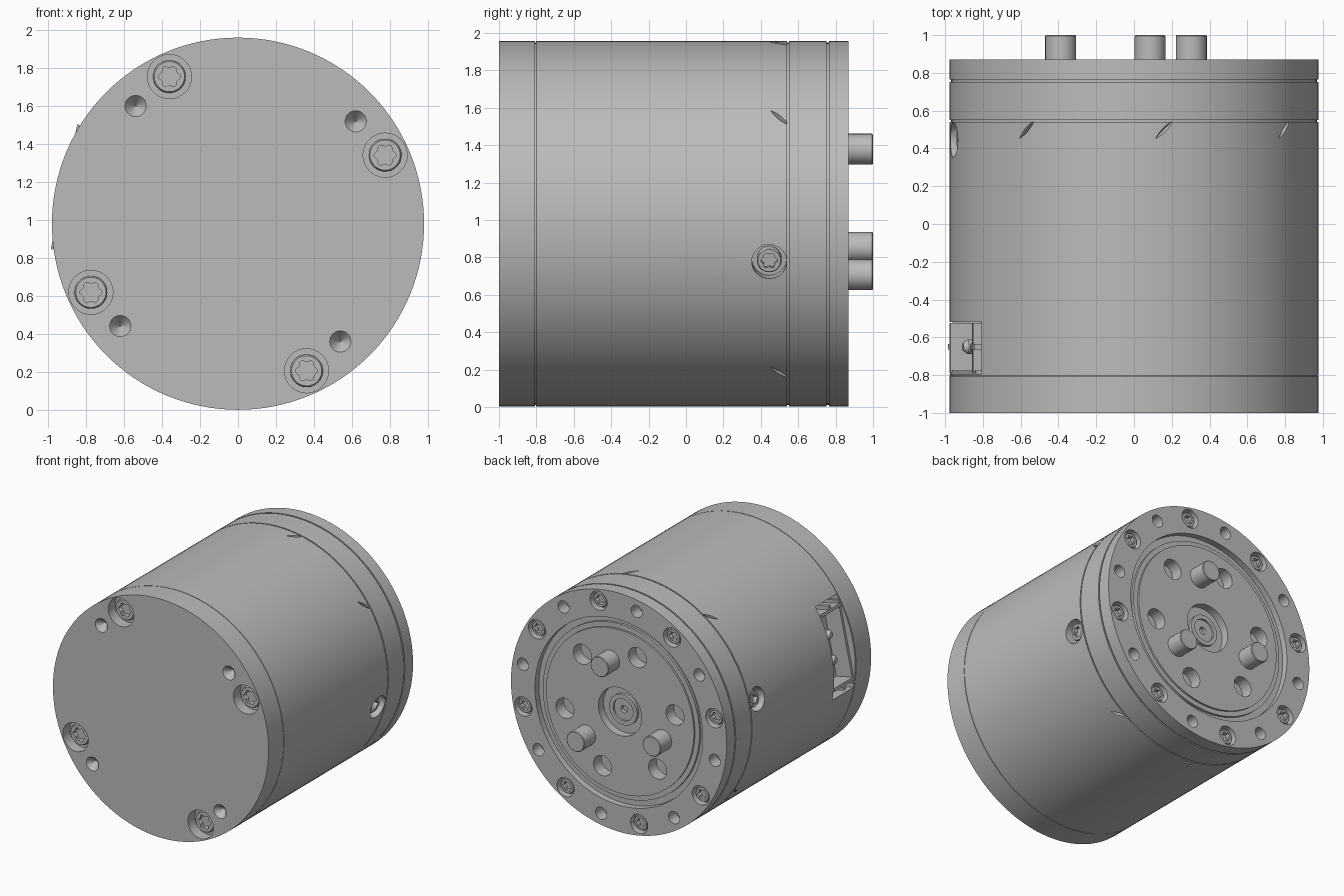
import bpy, bmesh
from math import sin, cos, pi, radians
from mathutils import Vector, Matrix

if "Cube" in bpy.data.objects:
    bpy.data.objects.remove(bpy.data.objects["Cube"])

metal = bpy.data.materials.new("grey_metal")
metal.use_nodes = True
GREY = (0.5, 0.5, 0.5, 1)
metal.diffuse_color = GREY
metal.node_tree.nodes["Principled BSDF"].inputs["Base Color"].default_value = GREY

R, ZC, FRONT, BACK = 0.978, 0.98, -1.0, 0.87
TURN = 33          # clocking angle of the rim screws
PORT = 168         # angle of the connector pocket
Y = Vector((0, 1, 0))


def radial(deg):
    return Vector((cos(radians(deg)), 0, sin(radians(deg))))


def at(r, deg, y):
    return radial(deg) * r + Vector((0, y, ZC))


def lathe(bm, profile, centre, axis, sides=32):
    """Closed solid of rings (radius, height[, lobe depth]) about an axis."""
    m = Matrix.Translation(centre) @ axis.to_track_quat('Z', 'Y').to_matrix().to_4x4()
    rings = []
    for r, h, *lobe in profile:
        ring = []
        for i in range(sides):
            a = 2 * pi * i / sides
            rr = r * (1 + (lobe[0] if lobe else 0) * cos(6 * a))
            ring.append(bm.verts.new(m @ Vector((rr * cos(a), rr * sin(a), h))))
        rings.append(ring)
    for p, q in zip(rings, rings[1:]):
        for i in range(sides):
            j = (i + 1) % sides
            bm.faces.new((p[i], p[j], q[j], q[i]))
    bm.faces.new(rings[0][::-1])
    bm.faces.new(rings[-1])


def port_box(bm, depth, across, along):
    """Box in the pocket's frame: (min, max) ranges radially, sideways and in y."""
    n = radial(PORT)
    t = radial(PORT - 90)
    frame = Matrix((n, t, Y)).transposed().to_4x4()
    rng = (depth, across, along)
    mid = Vector([(a + b) / 2 for a, b in rng])
    size = Matrix.Diagonal([b - a for a, b in rng] + [1])
    m = Matrix.Translation((0, 0, ZC)) @ frame @ Matrix.Translation(mid) @ size
    bmesh.ops.create_cube(bm, size=1, matrix=m)


def finish(bm, name):
    bmesh.ops.recalc_face_normals(bm, faces=bm.faces)
    me = bpy.data.meshes.new(name)
    bm.to_mesh(me)
    bm.free()
    ob = bpy.data.objects.new(name, me)
    bpy.context.collection.objects.link(ob)
    me.materials.append(metal)
    return ob


def smooth(ob):
    bpy.ops.object.select_all(action='DESELECT')
    ob.select_set(True)
    bpy.context.view_layer.objects.active = ob
    bpy.ops.object.shade_smooth_by_angle(angle=radians(30))


def screw(bm, r, top, axis):
    """Button head with a six-lobed socket; top is the centre of its upper face."""
    lathe(bm, [(r, -0.08), (r, -0.01), (r * 0.92, 0), (r * 0.6, 0, 0.13),
               (r * 0.6, -0.035, 0.13)], top, axis, 48)


def bore(bm, r, depth, centre, axis, tip=None):
    lathe(bm, [(tip or r, -depth), (r, 0), (r, 0.03)], centre, axis)


# Housing: turned profile with seam grooves, rear ring channel and hub recess
profile = [(R, FRONT)]
for y, w in ((-0.806, 0.005), (0.54, 0.01), (0.752, 0.012)):
    profile += [(R, y), (R - 0.01, y), (R - 0.01, y + w), (R, y + w)]
profile += [(R, BACK), (0.76, BACK), (0.76, 0.82), (0.71, 0.82), (0.71, 0.84),
            (0.67, 0.84), (0.67, 0.855), (0.195, 0.855), (0.195, 0.79),
            (0.125, 0.79), (0.125, 0.815), (0.09, 0.815), (0.09, 0.8),
            (0.03, 0.8), (0.03, 0.77)]
bm = bmesh.new()
lathe(bm, profile, Vector((0, 0, ZC)), Y, 128)
# keep the turned axis clocking neutral
housing = finish(bm, "motor_housing")

cut = bmesh.new()
screws = {n: bmesh.new() for n in ("front_screws", "rear_rim_screws", "side_screws")}

# Front face: four counterbored screws and four conical dimples
for k in range(4):
    p = at(0.853, 25 + 90 * k, FRONT)
    bore(cut, 0.116, 0.09, p, -Y)
    screw(screws["front_screws"], 0.086, p + Y * 0.05, -Y)
    bore(cut, 0.056, 0.06, at(0.82, 41 + 90 * k, FRONT), -Y, 0.004)

# Rear rim: eight screws alternating with eight plain holes
for k in range(8):
    p = at(0.885, TURN + 45 * k, BACK)
    bore(cut, 0.078, 0.06, p, Y)
    screw(screws["rear_rim_screws"], 0.06, p - Y * 0.02, Y)
    bore(cut, 0.05, 0.1, at(0.885, TURN - 22.5 + 45 * k, BACK), Y)

# Output plate: six holes
for k in range(6):
    bore(cut, 0.082, 0.1, at(0.51, 48 + 60 * k, 0.855), Y)

# Side wall: two opposed screws and six slanted crescent nicks
for k in range(8):
    a = TURN - 45 + 45 * k
    if k % 4 == 0:
        bore(cut, 0.093, 0.09, at(R, a, 0.445), radial(a))
        screw(screws["side_screws"], 0.066, at(R - 0.03, a, 0.445), radial(a))
    else:
        a += 2.5
        slant = (Y - radial(a - 90)).normalized()
        lathe(cut, [(0.002, -0.035), (0.1, 0), (0.002, 0.035)],
              at(R + 0.07, a, 0.5), slant)

# Connector pocket
port_box(cut, (0.74, 1.1), (-0.37, 0.37), (-0.795, -0.52))

cutter = finish(cut, "hole_cutter")
cutter.hide_render = True
mod = housing.modifiers.new("holes", 'BOOLEAN')
mod.operation = 'DIFFERENCE'
mod.solver = 'EXACT'
mod.object = cutter
bpy.context.view_layer.objects.active = housing
bpy.ops.object.modifier_apply(modifier="holes")
bpy.data.objects.remove(cutter)
smooth(housing)

for name, b in screws.items():
    smooth(finish(b, name))

# Drive pins on the output plate
bm = bmesh.new()
for k in range(3):
    lathe(bm, [(0.082, 0), (0.082, 0.162), (0.077, 0.167)],
          at(0.408, 78 + 120 * k, 0.833), Y)
smooth(finish(bm, "drive_pins"))

# Connector shell: floor, straight front wall, end walls and locating ribs
bm = bmesh.new()
port_box(bm, (0.73, 0.78), (-0.31, 0.31), (-0.795, -0.525))
port_box(bm, (0.73, 0.925), (-0.33, 0.33), (-0.797, -0.775))
for s in (-1, 1):
    end = sorted((s * 0.28, s * 0.305))
    rib = sorted((s * 0.3, s * 0.335))
    port_box(bm, (0.73, 0.935), end, (-0.79, -0.525))
    port_box(bm, (0.73, 0.935), rib, (-0.665, -0.635))
finish(bm, "connector_shell")

# Connector contacts
bm = bmesh.new()
for s in (-1, 1):
    base = at(0.75, PORT, -0.65) + radial(PORT - 90) * 0.1 * s
    lathe(bm, [(0.038, 0), (0.038, 0.13), (0.02, 0.155)], base, radial(PORT), 20)
smooth(finish(bm, "connector_contacts"))
